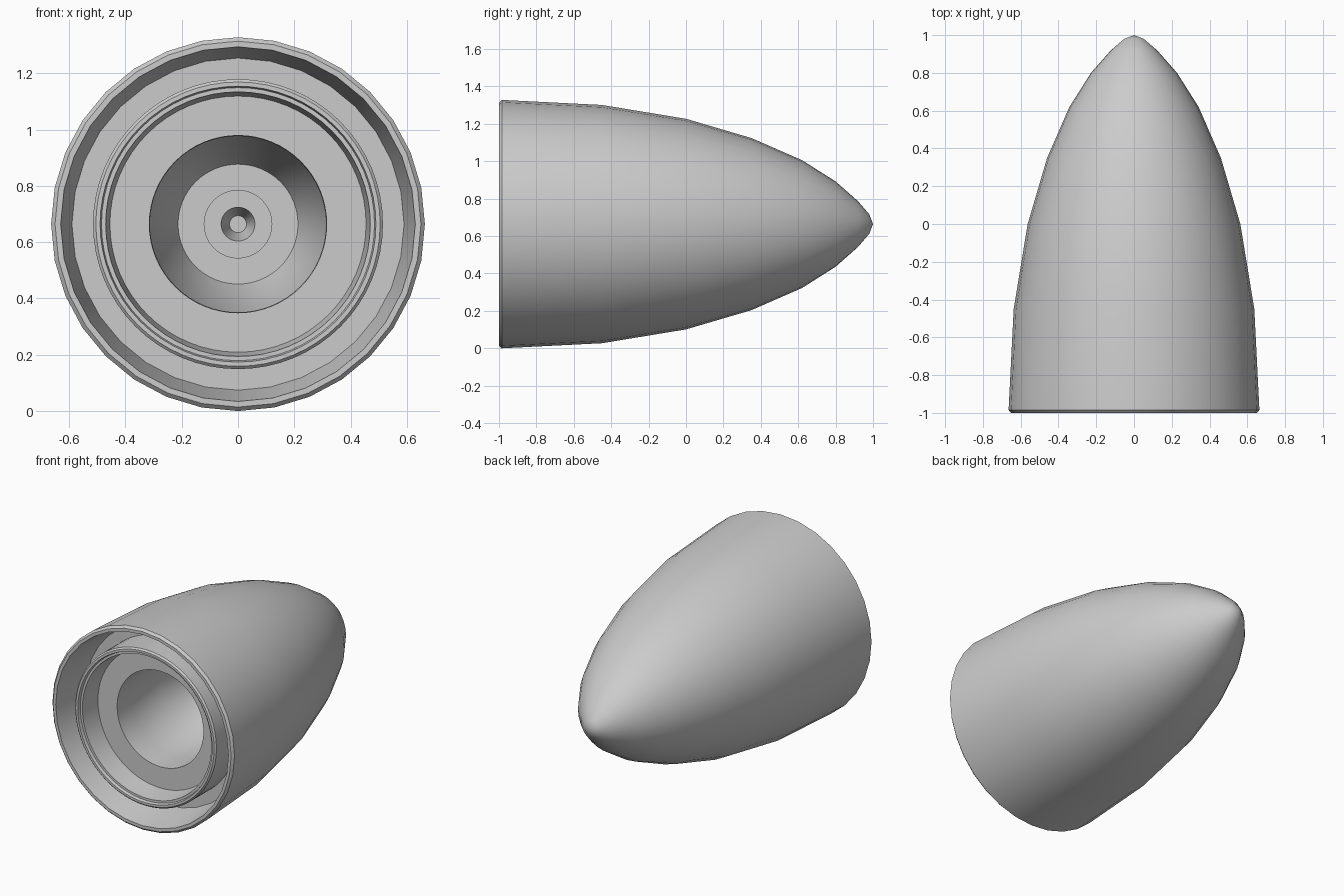
import bpy
import bmesh
import math

cube = bpy.data.objects.get("Cube")
if cube:
    bpy.data.objects.remove(cube, do_unlink=True)

AXIS_Z = 0.664

grey = bpy.data.materials.new("plain_grey")
grey.use_nodes = True
colour = (0.6, 0.6, 0.6, 1)
grey.diffuse_color = colour
grey.node_tree.nodes["Principled BSDF"].inputs["Base Color"].default_value = colour


def revolve(name, profile, sides, sharp=30):
    """Turn (y, radius) points, listed nose to rim to bore, about the long axis."""
    bm = bmesh.new()
    rings = []
    for y, r in profile:
        if r == 0:
            rings.append([bm.verts.new((0, y, AXIS_Z))] * sides)
            continue
        ring = []
        for i in range(sides):
            a = math.tau * i / sides
            ring.append(bm.verts.new((r * math.sin(a), y, AXIS_Z + r * math.cos(a))))
        rings.append(ring)
    for near, far in zip(rings, rings[1:]):
        for i in range(sides):
            j = (i + 1) % sides
            corners = dict.fromkeys((near[i], near[j], far[j], far[i]))
            bm.faces.new(list(corners))
    mesh = bpy.data.meshes.new(name)
    bm.to_mesh(mesh)
    bm.free()
    mesh.materials.append(grey)
    obj = bpy.data.objects.new(name, mesh)
    bpy.context.collection.objects.link(obj)
    bpy.ops.object.select_all(action="DESELECT")
    obj.select_set(True)
    bpy.context.view_layer.objects.active = obj
    bpy.ops.object.shade_smooth_by_angle(angle=math.radians(sharp))
    return obj


# Outer bullet-shaped shell, bevelled rim and tapering groove wall
revolve("shell", [
    (1, 0), (0.98, 0.052), (0.92, 0.122), (0.8, 0.228), (0.62, 0.342),
    (0.35, 0.46), (0, 0.563), (-0.45, 0.637), (-0.985, 0.664),
    (-1, 0.65), (-1, 0.63), (-0.75, 0.59)], 32, 35)

# Groove floor and the collar that rises from it, with its stepped lip
revolve("collar", [
    (-0.75, 0.59), (-0.75, 0.515), (-0.96, 0.515), (-0.97, 0.505),
    (-0.97, 0.49), (-0.95, 0.485), (-0.95, 0.47), (-0.93, 0.468),
    (-0.81, 0.455)], 64)

# Stepped bore with a conical seat
revolve("bore", [
    (-0.81, 0.455), (-0.81, 0.315), (-0.65, 0.313), (-0.36, 0.311),
    (-0.1, 0.213), (-0.1, 0.12), (-0.08, 0.12), (-0.08, 0.06),
    (0.05, 0.03), (0.05, 0)], 64)
